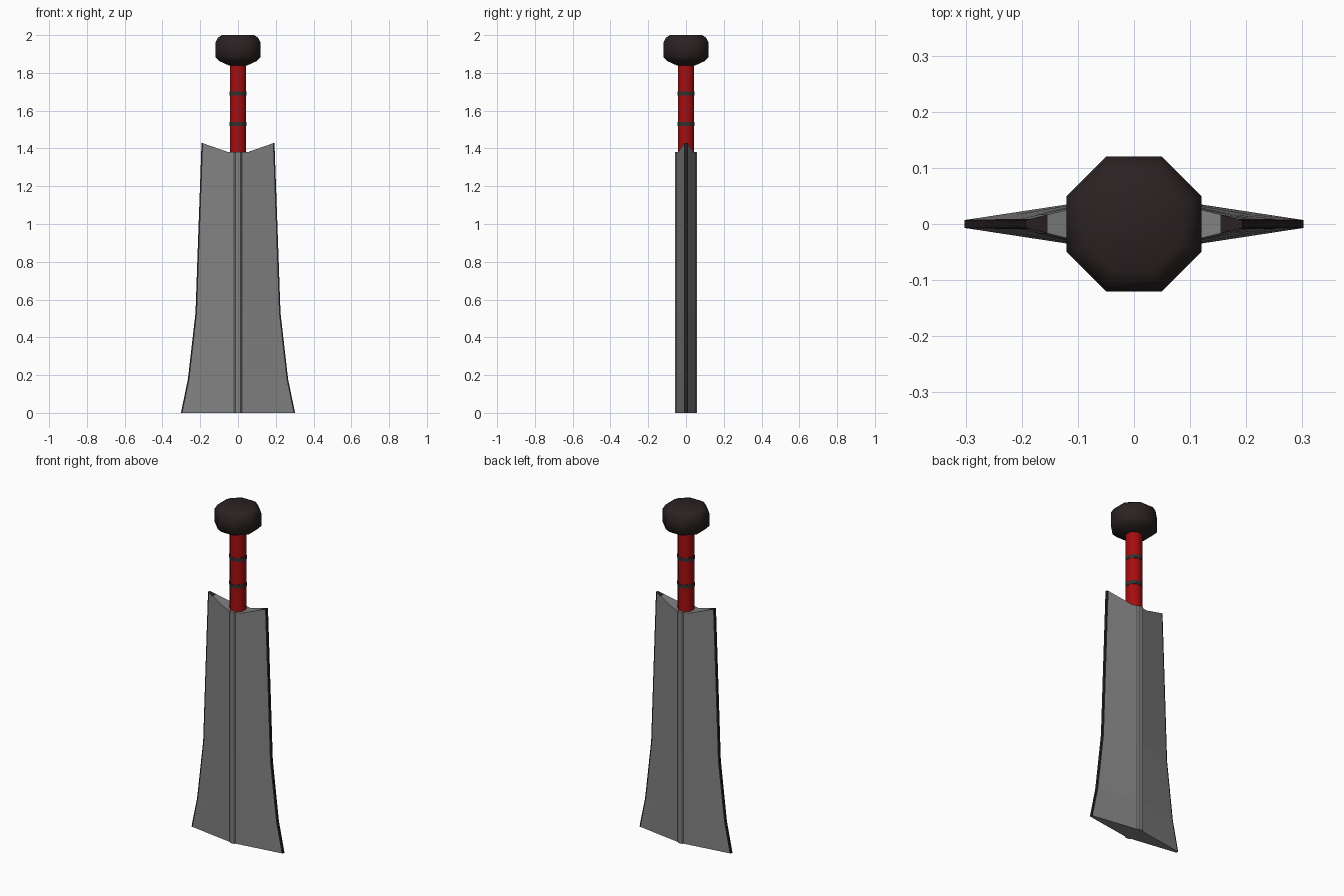
import bpy, bmesh, math

if "Cube" in bpy.data.objects:
    bpy.data.objects.remove(bpy.data.objects["Cube"])


def material(name, rgb):
    m = bpy.data.materials.new(name)
    m.diffuse_color = (*rgb, 1)
    m.use_nodes = True
    m.node_tree.nodes["Principled BSDF"].inputs["Base Color"].default_value = m.diffuse_color
    return m


STEEL = material("steel grey", (0.22, 0.22, 0.22))
DARK = material("dark brown", (0.024, 0.016, 0.016))
RED = material("grip red", (0.38, 0.004, 0.005))
BAND = material("band charcoal", (0.03, 0.03, 0.03))


def finish(name, bm, mats, smooth=None):
    bmesh.ops.recalc_face_normals(bm, faces=bm.faces)
    mesh = bpy.data.meshes.new(name)
    bm.to_mesh(mesh)
    bm.free()
    ob = bpy.data.objects.new(name, mesh)
    bpy.context.collection.objects.link(ob)
    for m in mats:
        mesh.materials.append(m)
    if smooth:
        bpy.ops.object.select_all(action='DESELECT')
        ob.select_set(True)
        bpy.context.view_layer.objects.active = ob
        bpy.ops.object.shade_smooth_by_angle(angle=math.radians(smooth))
    return ob


def octagon_loft(name, profile, mats, smooth):
    """Eight-sided solid from (z, distance to flat) rings, flats facing x and y."""
    bm = bmesh.new()
    rings = []
    for z, r in profile:
        R = r / math.cos(math.pi / 8)
        rings.append([bm.verts.new((R * math.cos(a), R * math.sin(a), z))
                      for a in [(i + 0.5) * math.pi / 4 for i in range(8)]])
    for a, b in zip(rings, rings[1:]):
        for i in range(8):
            bm.faces.new((a[i], a[(i + 1) % 8], b[(i + 1) % 8], b[i]))
    bm.faces.new(rings[0])
    bm.faces.new(rings[-1])
    return finish(name, bm, mats, smooth)


# Blade: diamond section with a central rib, flaring to a flat wide end
def half_section(w):
    edge, base = 0.007, 0.05
    slope = (base - edge) / (w - 0.02)
    xs = [w, w - 0.008, w * 0.8, 0.05, 0.02]
    return [(x, edge + (w - x) * slope) for x in xs] + [(0.013, 0.058)]


bm = bmesh.new()
fronts, backs = [], []
for z, w in [(0, 0.302), (0.18, 0.265), (0.53, 0.225), (0.9, 0.212), (1.43, 0.193)]:
    half = half_section(w)
    section = half + [(-x, y) for x, y in reversed(half)]

    def height(x):
        if z < 1.4:
            return z
        return 1.38 + 0.05 * max(0, (abs(x) - 0.05) / (w - 0.05))
    fronts.append([bm.verts.new((x, -y, height(x))) for x, y in section])
    backs.append([bm.verts.new((x, y, height(x))) for x, y in section])

n = len(fronts[0])


def quad(a, b, c, d, dark):
    bm.faces.new((a, b, c, d)).material_index = int(dark)


for k in range(len(fronts) - 1):
    for side in (fronts, backs):
        for i in range(n - 1):
            quad(side[k][i], side[k][i + 1], side[k + 1][i + 1], side[k + 1][i],
                 i in (0, n - 2))
    for i in (0, n - 1):
        quad(fronts[k][i], backs[k][i], backs[k + 1][i], fronts[k + 1][i], True)
for k in (0, len(fronts) - 1):
    for i in range(n - 1):
        quad(fronts[k][i], fronts[k][i + 1], backs[k][i + 1], backs[k][i],
             k > 0 and i in (0, 1, n - 3, n - 2))
finish("blade", bm, [STEEL, DARK])

# Grip with two bands
octagon_loft("grip", [(1.36, 0.043), (1.86, 0.043)], [RED], 50)
for i, z in enumerate((1.53, 1.69)):
    octagon_loft(f"grip_band_{i + 1}", [(z - 0.011, 0.045), (z + 0.011, 0.045)], [BAND], 50)

# Pommel
octagon_loft("pommel", [(1.84, 0.05), (1.862, 0.098), (1.885, 0.12), (1.96, 0.12),
                        (1.986, 0.106), (2.0, 0.085)], [DARK], 60)
